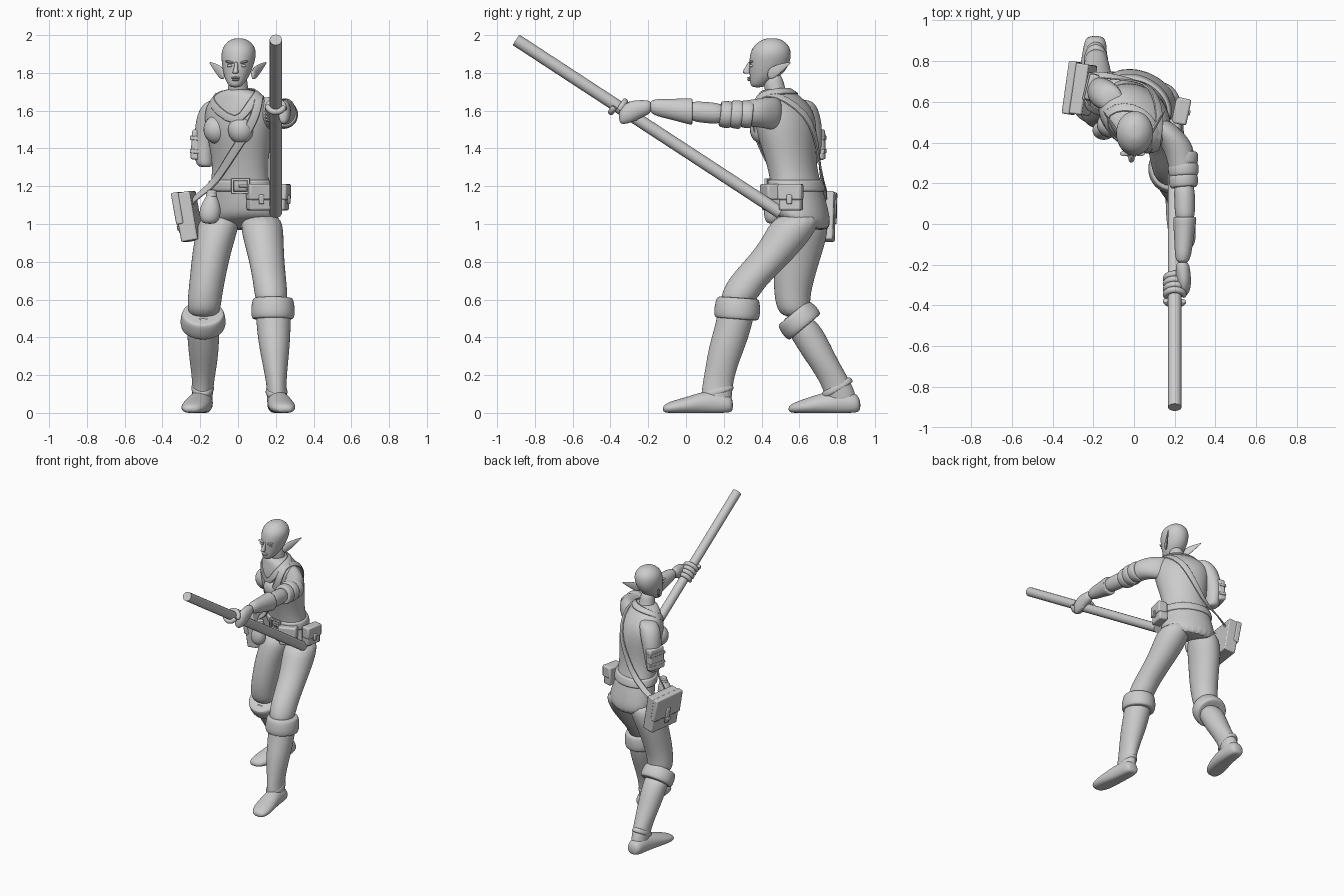
import bpy, bmesh, math
from mathutils import Vector, Matrix, Euler

cube = bpy.data.objects.get("Cube")
if cube:
    bpy.data.objects.remove(cube)

grey = bpy.data.materials.new("plain grey")
grey.use_nodes = True
tone = (0.6, 0.6, 0.6, 1)
grey.diffuse_color = tone
grey.node_tree.nodes["Principled BSDF"].inputs["Base Color"].default_value = tone


def finish(name, bm, subdiv=0, bevel=0.0, angle=40):
    """Turn a bmesh into a smooth shaded, coloured object."""
    bmesh.ops.recalc_face_normals(bm, faces=bm.faces)
    mesh = bpy.data.meshes.new(name)
    bm.to_mesh(mesh)
    bm.free()
    mesh.materials.append(grey)
    ob = bpy.data.objects.new(name, mesh)
    bpy.context.collection.objects.link(ob)
    if bevel:
        mod = ob.modifiers.new("bevel", 'BEVEL')
        mod.width, mod.segments = bevel, 2
    if subdiv:
        mod = ob.modifiers.new("subdivision", 'SUBSURF')
        mod.levels = mod.render_levels = subdiv
    bpy.ops.object.select_all(action='DESELECT')
    ob.select_set(True)
    bpy.context.view_layer.objects.active = ob
    bpy.ops.object.shade_smooth_by_angle(angle=math.radians(angle))
    return ob


def skin(name, loops, close=False, subdiv=2):
    """Bridge equal vertex loops into a tube."""
    bm = bmesh.new()
    rows = [[bm.verts.new(p) for p in loop] for loop in loops]
    n = len(rows[0])
    for a, b in zip(rows, rows[1:] + rows[:1] if close else rows[1:]):
        for i in range(n):
            j = (i + 1) % n
            bm.faces.new((a[i], a[j], b[j], b[i]))
    if not close:
        bm.faces.new(rows[0])
        bm.faces.new(rows[-1])
    return finish(name, bm, subdiv, angle=60)


def loft(name, rings, axis='z', floor=False, n=14):
    """Ellipses (x, y, z, radius, radius) lying across the z or y axis."""
    loops = []
    for x, y, z, a, b in rings:
        loop = []
        for i in range(n):
            t = math.tau * i / n
            u, v = a * math.cos(t), b * math.sin(t)
            p = Vector((x + u, y + v, z) if axis == 'z' else (x + u, y, z + v))
            if floor:
                p.z = max(p.z, 0)
            loop.append(p)
        loops.append(loop)
    return skin(name, loops)


def band(name, loc, ru, rv, h, rot=(0, 0, 0)):
    """Rolled cloth ring, wider at the lower edge."""
    shape = [(-.5, .86), (-.48, .98), (-.2, 1.04), (.25, 1), (.48, .93), (.5, .8)]
    ob = loft(name, [(0, 0, h * k, ru * s, rv * s) for k, s in shape])
    ob.location, ob.rotation_euler = loc, [math.radians(r) for r in rot]
    return ob


def box(name, loc, size, rot=(0, 0, 0), bevel=.012):
    bm = bmesh.new()
    bmesh.ops.create_cube(bm, size=1, matrix=Matrix.Diagonal((*size, 1)))
    ob = finish(name, bm, bevel=bevel)
    ob.location, ob.rotation_euler = loc, [math.radians(r) for r in rot]
    return ob


def ball(name, loc, size, rot=(0, 0, 0)):
    bm = bmesh.new()
    bmesh.ops.create_uvsphere(bm, u_segments=20, v_segments=12, radius=1,
                              matrix=Matrix.Diagonal((*size, 1)))
    ob = finish(name, bm)
    ob.location, ob.rotation_euler = loc, [math.radians(r) for r in rot]
    return ob


# Twisted tunic: height, centre x, centre y, half width, half depth, yaw
TORSO = [(.98, .03, .635, .205, .135, -20), (1.08, .02, .61, .19, .135, -24),
         (1.2, .01, .585, .165, .125, -28), (1.3, .012, .562, .155, .122, -30),
         (1.4, .01, .545, .168, .135, -32), (1.5, .005, .53, .19, .15, -35),
         (1.6, 0, .52, .2, .138, -35), (1.67, 0, .495, .16, .1, -35),
         (1.72, 0, .47, .075, .07, -35)]


def surf(deg, z, off=0.0):
    """Point on the tunic; -90 degrees is its front, 0 its left."""
    z = min(max(z, TORSO[0][0]), TORSO[-1][0])
    k = next(i for i in range(len(TORSO) - 1) if z <= TORSO[i + 1][0])
    lo, hi = TORSO[k], TORSO[k + 1]
    f = (z - lo[0]) / (hi[0] - lo[0])
    _, cx, cy, a, b, yaw = [p + (q - p) * f for p, q in zip(lo, hi)]
    t, w = math.radians(deg), math.radians(yaw)
    u, v = (a + off) * math.cos(t), (b + off) * math.sin(t)
    return Vector((cx + u * math.cos(w) - v * math.sin(w),
                   cy + u * math.sin(w) + v * math.cos(w), z))


def normal(deg, z):
    return (surf(deg + 2, z) - surf(deg - 2, z)).cross(
        surf(deg, z + .02) - surf(deg, z - .02)).normalized()


def ribbon(name, path, width, thick=.012, close=True):
    """Flat strip through (point, outward normal) pairs."""
    loops = []
    for i, (p, n) in enumerate(path):
        before = path[i - 1 if close else max(i - 1, 0)][0]
        after = path[(i + 1) % len(path) if close else min(i + 1, len(path) - 1)][0]
        side = (after - before).cross(n).normalized() * width / 2
        up = n * thick
        loops.append([p - side, p - side + up, p + up, p + side + up, p + side, p])
    return skin(name, loops, close, 1)


def on_tunic(points, off):
    return [(surf(d, z, off), normal(d, z)) for d, z in points]


loops = [[surf(d, r[0]) for d in range(0, 360, 15)] for r in TORSO]
for p in loops[0]:
    p.z -= (p.y - .62) * .3
skin("tunic", loops)
for d in (-58, -118):
    ball("chest", surf(d, 1.5, -.035), (.07, .065, .075))
skin("belt", [[surf(d, z, o) for d in range(0, 360, 15)] for z, o in
              [(1.17, .004), (1.172, .016), (1.232, .016), (1.234, .002)]])
ribbon("collar", on_tunic([(-65, 1.53), (-50, 1.6), (-25, 1.67), (20, 1.695), (70, 1.7),
                           (120, 1.7), (170, 1.69), (-145, 1.66), (-100, 1.6)], .004), .05)

# Head and neck
loft("neck", [(0, .5, 1.65, .07, .065), (0, .465, 1.72, .052, .055), (0, .46, 1.8, .05, .055)])
loft("head", [(-.014, .378, 1.722, .026, .03), (-.012, .39, 1.745, .048, .054),
              (-.006, .425, 1.79, .073, .09), (0, .442, 1.85, .088, .111),
              (.004, .448, 1.9, .097, .113), (.005, .452, 1.945, .085, .098),
              (.005, .455, 1.978, .045, .052), (.005, .455, 1.983, .015, .02)])
loft("nose", [(-.013, .325, 1.795, .018, .02), (-.013, .318, 1.805, .017, .024),
              (-.01, .332, 1.835, .01, .015), (-.01, .34, 1.86, .009, .012)], n=8)
for name, z, w in (("upper_lip", 1.774, .024), ("lower_lip", 1.763, .02)):
    ball(name, (-.013, .338, z), (w, .014, .006))
for s in (-1, 1):
    ball("eye", (-.008 + s * .036, .348, 1.838), (.015, .012, .008))
    ball("brow", (-.008 + s * .036, .346, 1.857), (.026, .013, .007), (0, -s * 10, 0))
    loft("ear", [(s * .075, .43, 1.79, .012, .026), (s * .09, .46, 1.8, .014, .04),
                 (s * .118, .505, 1.826, .01, .026), (s * .145, .545, 1.85, .004, .008),
                 (s * .15, .555, 1.855, .001, .002)], 'y', n=8)

# Outstretched left arm
loft("left_sleeve", [(.1, .52, 1.58, .07, .08), (.15, .46, 1.585, .085, .093),
                     (.205, .4, 1.59, .082, .08), (.235, .32, 1.585, .07, .07),
                     (.245, .18, 1.58, .064, .064)], 'y')
for y, r in ((.32, .073), (.265, .076), (.21, .072)):
    band("left_sleeve_roll", (.243, y, 1.58), r, r, .062, (84, 0, 4))
loft("left_elbow", [(.245, .22, 1.582, .055, .058), (.25, .1, 1.59, .052, .058),
                    (.25, 0, 1.6, .05, .055)], 'y')
loft("left_bracer", [(.25, .035, 1.595, .05, .06), (.25, .033, 1.595, .06, .075),
                     (.248, 0, 1.598, .057, .068), (.244, -.1, 1.61, .046, .054),
                     (.238, -.2, 1.622, .037, .042)], 'y')
loft("left_palm", [(.238, -.18, 1.62, .03, .036), (.24, -.23, 1.612, .038, .045),
                   (.247, -.29, 1.595, .036, .062), (.243, -.34, 1.575, .03, .05),
                   (.235, -.355, 1.57, .015, .03)], 'y')

# Staff and the fingers wrapped around it
top, foot = Vector((.2, -.9, 1.975)), Vector((.2, .5, 1.06))
along = (top - foot).normalized()
turn = along.to_track_quat('Z', 'Y').to_matrix().to_4x4()
bm = bmesh.new()
bmesh.ops.create_cone(bm, cap_ends=True, segments=16, radius1=.033, radius2=.033,
                      depth=(top - foot).length,
                      matrix=Matrix.Translation((top + foot) / 2) @ turn)
finish("staff", bm)
grip = foot + along * ((foot.y + .31) / -along.y)
front = along.cross(Vector((1, 0, 0))).normalized()
for i in range(5):
    c = grip + along * (i - 1.6) * .031
    loops = []
    for k in range(8):
        t = math.radians(-20 + 33 * k)
        if i == 4:
            t = math.radians(-10 - 24 * k)
        out = Vector((1, 0, 0)) * math.cos(t) + front * math.sin(t)
        loops.append([c + out * (.046 + .018 * math.cos(a)) + along * .018 * math.sin(a)
                      for a in [math.tau * j / 8 for j in range(8)]])
    skin("thumb" if i == 4 else "finger", loops, subdiv=1)

# Short right arm with its strapped cuff
loft("right_sleeve", [(-.1, .61, 1.66, .05, .05), (-.13, .625, 1.62, .075, .075),
                      (-.16, .645, 1.53, .07, .078), (-.178, .655, 1.42, .056, .068),
                      (-.178, .645, 1.32, .05, .058), (-.17, .64, 1.3, .035, .04)])
box("right_arm_guard", (-.21, .672, 1.42), (.05, .13, .16), (0, 4, -14))
for z in (1.385, 1.455):
    box("arm_guard_strap", (-.214, .673, z), (.052, .137, .022), (0, 4, -14), .004)

# Bent legs, boots and turned-down cuffs
loft("left_leg", [(.12, .6, 1.06, .11, .13), (.13, .55, .95, .115, .135),
                  (.145, .475, .85, .1, .125), (.16, .38, .75, .093, .125),
                  (.172, .3, .66, .09, .108), (.18, .265, .56, .088, .095)])
loft("left_boot", [(.185, .27, .58, .098, .1), (.188, .258, .48, .094, .1),
                   (.192, .22, .36, .085, .1), (.198, .186, .24, .066, .085),
                   (.204, .165, .14, .052, .082), (.208, .16, .06, .058, .085),
                   (.21, .16, .02, .05, .07)])
loft("left_foot", [(.21, .25, .04, .04, .035), (.21, .22, .045, .058, .062),
                   (.215, .12, .055, .062, .07), (.228, .02, .04, .072, .05),
                   (.24, -.07, .028, .07, .038), (.248, -.125, .02, .04, .022)], 'y', True)
band("left_boot_cuff", (.185, .272, .553), .116, .122, .115, (-4, 0, 0))
band("left_ankle_fold", (.204, .165, .115), .058, .09, .035, (18, 0, 0))
loft("right_leg", [(-.09, .645, 1.06, .11, .11), (-.115, .625, .95, .112, .13),
                   (-.14, .6, .85, .105, .125), (-.16, .572, .72, .097, .112),
                   (-.178, .56, .6, .092, .095), (-.182, .58, .5, .088, .085)])
loft("right_boot", [(-.185, .58, .52, .09, .09), (-.184, .64, .42, .088, .1),
                    (-.182, .705, .3, .08, .09), (-.183, .775, .19, .062, .082),
                    (-.188, .815, .11, .056, .085), (-.19, .83, .03, .055, .08)])
loft("right_foot", [(-.19, .925, .04, .04, .035), (-.19, .89, .05, .058, .065),
                    (-.195, .8, .055, .065, .075), (-.215, .69, .042, .075, .055),
                    (-.235, .6, .028, .072, .038), (-.25, .54, .02, .04, .022)], 'y', True)
band("right_boot_cuff", (-.185, .598, .492), .12, .115, .1, (40, 0, 0))
band("right_ankle_fold", (-.187, .8, .135), .06, .09, .035, (30, 0, 0))

# Shoulder bag and its strap
bag_rot, bag_loc = (0, 10, 172), Vector((-.262, .662, 1.04))
bag_frame = Euler([math.radians(r) for r in bag_rot]).to_matrix()
for name, off, size in (("bag", (0, 0, 0), (.09, .25, .26)),
                        ("bag_flap", (.035, 0, .05), (.04, .262, .17)),
                        ("bag_strap", (.055, 0, -.02), (.016, .04, .12)),
                        ("bag_clasp", (.062, 0, -.05), (.014, .05, .03))):
    box(name, bag_loc + bag_frame @ Vector(off), size, bag_rot, .008)
left = Vector((-1, 0, .1)).normalized()
strap = on_tunic([(-130, 1.2), (-105, 1.27), (-75, 1.38), (-50, 1.48), (-35, 1.57), (-24, 1.65),
                  (10, 1.695), (60, 1.66), (85, 1.58), (100, 1.48), (120, 1.36), (142, 1.24)], .008)
strap += [(Vector((-.24, .75, 1.13)), left), (Vector((-.25, .66, 1.08)), left),
          (Vector((-.235, .56, 1.13)), left)]
ribbon("shoulder_strap", strap, .05)

# Belt pouches, sack and buckle
for x, y, yaw in ((.11, .45, 20), (.228, .555, 78)):
    frame = Matrix.Rotation(math.radians(yaw), 3, 'Z')
    for name, off, size in (("pouch", (0, 0, 0), (.12, .065, .135)),
                            ("pouch_flap", (0, -.008, .03), (.13, .068, .085)),
                            ("pouch_clasp", (0, -.042, -.01), (.03, .014, .05))):
        box(name, Vector((x, y, 1.14)) + frame @ Vector(off), size, (0, 0, yaw), .01)
loft("sack", [(-.15, .46, 1.0, .03, .025), (-.15, .46, 1.02, .052, .045),
              (-.148, .46, 1.07, .062, .052), (-.142, .465, 1.13, .04, .035),
              (-.14, .47, 1.155, .022, .02), (-.138, .47, 1.185, .034, .03)])
band("sack_tie", (-.14, .47, 1.152), .03, .028, .016)
spot = surf(-66, 1.2, .022)
yaw = math.degrees(math.atan2(normal(-66, 1.2).y, normal(-66, 1.2).x)) + 90
turn = Matrix.Rotation(math.radians(yaw), 3, 'Z')
for off, size in (((0, 0, .035), (.1, .018, .014)), ((0, 0, -.035), (.1, .018, .014)),
                  ((.043, 0, 0), (.014, .018, .08)), ((-.043, 0, 0), (.014, .018, .08)),
                  ((.015, 0, 0), (.05, .014, .012))):
    box("buckle", spot + turn @ Vector(off), size, (0, 0, yaw), .004)
